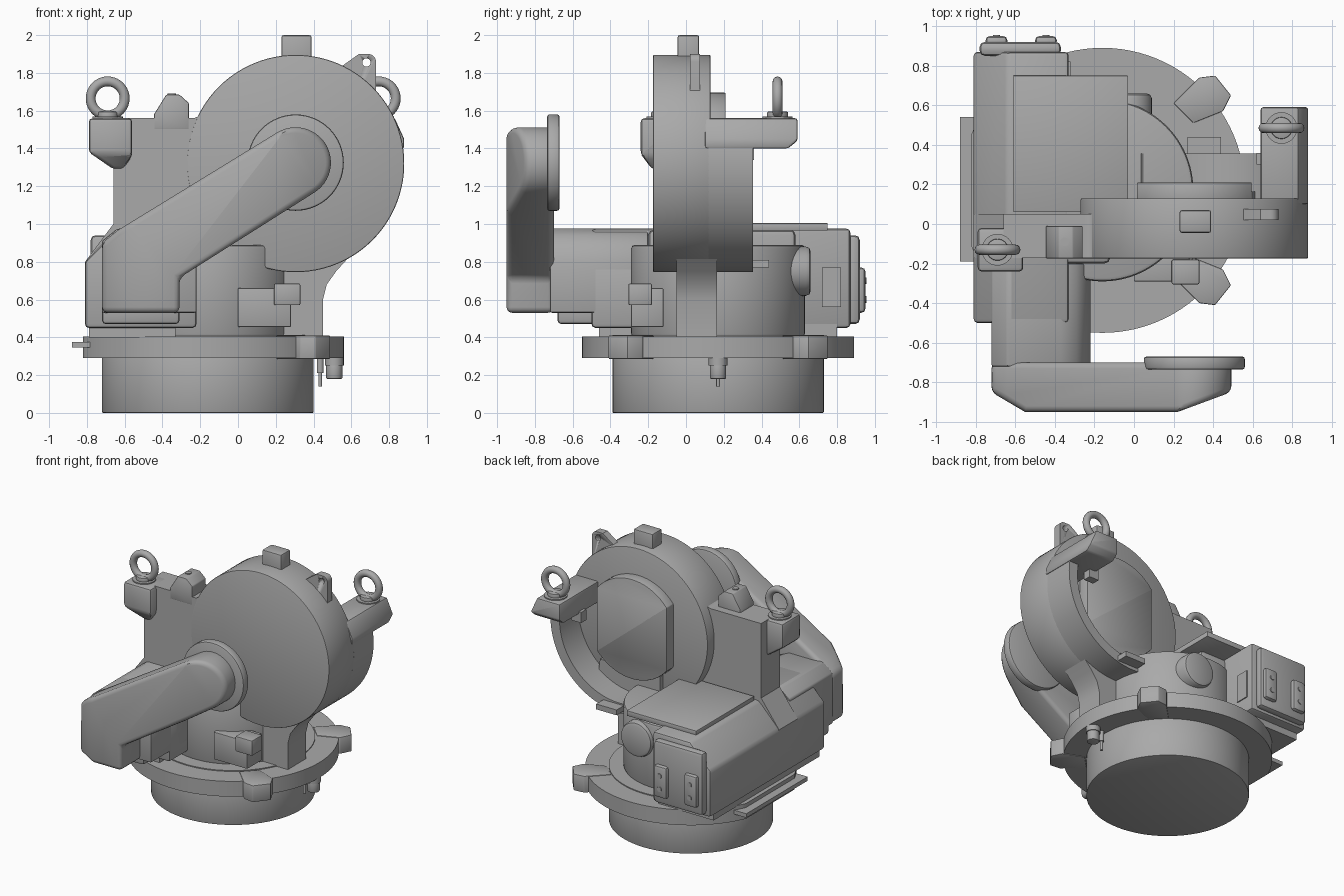
import bpy, bmesh, math
from mathutils import Vector

cube = bpy.data.objects.get("Cube")
if cube:
    bpy.data.objects.remove(cube, do_unlink=True)

grey = bpy.data.materials.new("machine grey")
grey.use_nodes = True
tone = (0.4, 0.4, 0.4, 1)
grey.diffuse_color = tone
next(n for n in grey.node_tree.nodes if n.type == 'BSDF_PRINCIPLED').inputs["Base Color"].default_value = tone


def finish(name, bm):
    bmesh.ops.recalc_face_normals(bm, faces=bm.faces[:])
    me = bpy.data.meshes.new(name)
    bm.to_mesh(me)
    bm.free()
    me.materials.append(grey)
    for p in me.polygons:
        p.use_smooth = True
    me.set_sharp_from_angle(angle=math.radians(32))
    ob = bpy.data.objects.new(name, me)
    bpy.context.collection.objects.link(ob)
    return ob


def prism(name, pts, axis, a, b, bevel=0, cuts=(), segs=2):
    """Extrude a 2D outline along an axis; trim by planes, then round sharp edges."""
    place = {'x': lambda p, t: (t, p[0], p[1]),
             'y': lambda p, t: (p[0], t, p[1]),
             'z': lambda p, t: (p[0], p[1], t)}[axis]
    bm = bmesh.new()
    base = bm.faces.new([bm.verts.new(place(p, a)) for p in pts])
    top = bmesh.ops.extrude_face_region(bm, geom=[base])['geom']
    bmesh.ops.translate(bm, vec=place((0, 0), b - a),
                        verts=[g for g in top if isinstance(g, bmesh.types.BMVert)])
    bmesh.ops.recalc_face_normals(bm, faces=bm.faces[:])
    for co, no in cuts:
        bmesh.ops.bisect_plane(bm, geom=bm.verts[:] + bm.edges[:] + bm.faces[:],
                               plane_co=co, plane_no=no, clear_outer=True)
        bmesh.ops.holes_fill(bm, edges=[e for e in bm.edges if e.is_boundary])
        bmesh.ops.recalc_face_normals(bm, faces=bm.faces[:])
    if bevel:
        sharp = [e for e in bm.edges if len(e.link_faces) == 2 and e.calc_face_angle() > 0.6]
        bmesh.ops.bevel(bm, geom=sharp, offset=bevel, segments=segs, affect='EDGES', profile=0.5)
    return finish(name, bm)


def box(name, x0, x1, y0, y1, z0, z1, bevel=0, cuts=()):
    return prism(name, [(x0, y0), (x1, y0), (x1, y1), (x0, y1)], 'z', z0, z1, bevel, cuts)


def arc(cx, cy, r, start=0, end=360, n=64):
    full = abs(end - start) == 360
    steps = n if full else n + 1
    angles = [math.radians(start + (end - start) * i / n) for i in range(steps)]
    return [(cx + r * math.cos(t), cy + r * math.sin(t)) for t in angles]


def eye_bolt(name, x, y, z):
    bm = bmesh.new()
    rings = []
    for i in range(40):
        t = math.tau * i / 40
        out = Vector((math.cos(t), 0, math.sin(t)))
        rings.append([bm.verts.new(Vector((x, y, z + 0.105)) + out * (0.09 + 0.026 * math.cos(s))
                                   + Vector((0, 0.026 * math.sin(s), 0)))
                      for s in (math.tau * j / 12 for j in range(12))])
    for i in range(40):
        p, q = rings[i], rings[(i + 1) % 40]
        for j in range(12):
            k = (j + 1) % 12
            bm.faces.new((p[j], p[k], q[k], q[j]))
    finish(name + "_ring", bm)
    prism(name + "_collar", arc(x, y, 0.055, n=32), 'z', z - 0.01, z + 0.035, 0.006)
    prism(name + "_washer", arc(x, y, 0.08, n=32), 'z', z - 0.01, z + 0.008)


CX, CY = -0.16, 0.17      # turning axis of the base
DX, DZ = 0.305, 1.32      # centre of the big drum

# Base, flange and column
prism("base_drum", arc(CX, CY, 0.56, n=96), 'z', 0, 0.30, 0.006)
prism("base_flange", arc(CX, CY, 0.72, n=96), 'z', 0.29, 0.405,
      cuts=[((-0.82, 0, 0), (-1, 0, 0))])
prism("flange_step", arc(CX, CY, 0.56, n=96), 'z', 0.40, 0.412)
for side, s in (("back", 1), ("front", -1)):
    tab = [(0.36, 0.44), (0.49, 0.57), (0.57, 0.58), (0.65, 0.48), (0.61, 0.40), (0.46, 0.34)]
    prism(side + "_flange_tab", [(CX + u, CY + s * v) for u, v in tab], 'z', 0.285, 0.41, 0.006)
box("side_strip", -0.88, -0.75, -0.19, 0.54, 0.345, 0.375)
prism("column", arc(CX, CY, 0.46, n=96), 'z', 0.40, 0.89, 0.02)
box("column_top", -0.6, -0.12, -0.2, 0.58, 0.6, 0.97, 0.03)
prism("round_cap", arc(-0.04, 0.75, 0.13, n=48), 'y', 0.2, 0.66, 0.025)
prism("drum_strut", [(0.1, 0.4), (0.45, 0.4), (0.45, 0.6), (0.47, 0.68), (0.52, 0.75),
                     (0.62, 0.86), (0.6, 1.0), (0.1, 1.0)], 'y', -0.05, 0.165)

# Gear body beside the column
prism("gear_body", [(-0.81, 0.45), (-0.81, 0.80), (-0.64, 0.975), (-0.33, 0.975),
                    (-0.33, 0.45)], 'y', -0.5, 0.87, 0.02)
box("body_foot", -0.79, -0.33, -0.46, 0.80, 0.40, 0.47)
box("body_shoulder", -0.6, -0.22, -0.5, 0.1, 0.45, 0.78, 0.02)
box("cover_plate", -0.61, -0.03, 0.06, 0.75, 0.965, 1.005, 0.004)
box("side_socket", -0.34, -0.322, 0.72, 0.82, 0.56, 0.77)
box("rear_panel", -0.78, -0.37, 0.85, 0.92, 0.47, 0.94, 0.025)
for side, x in (("right", -0.695), ("left", -0.445)):
    box(side + "_connector", x - 0.055, x + 0.055, 0.9, 0.95, 0.53, 0.77, 0.022)
    for z in (0.6, 0.7):
        prism(side + "_connector_screw", arc(x, z, 0.018, n=16), 'y', 0.94, 0.956)

# Elbow carrying the front arm
prism("elbow", [(-0.72, 0.53), (-0.22, 0.53), (-0.22, 0.80), (-0.245, 0.88), (-0.29, 0.94),
                (-0.37, 0.975), (-0.64, 0.975), (-0.72, 0.91)], 'y', -0.72, -0.2, 0.01)
box("elbow_foot", -0.72, -0.31, -0.68, -0.3, 0.47, 0.6, 0.02)
prism("front_arm", [(-0.72, 0.53), (-0.31, 0.53), (-0.31, 0.715)]
      + arc(0.305, 1.325, 0.187, -58, 122, 24) + [(-0.64, 0.965), (-0.72, 0.90)],
      'y', -0.95, -0.70, 0.03,
      cuts=[((0.49, -0.85, 0), (0.10, -0.27, 0)), ((-0.72, -0.85, 0), (-0.10, -0.17, 0))], segs=3)
prism("arm_hub", arc(DX, 1.325, 0.255), 'y', -0.735, -0.67, 0.012)

# Big drum with its partial rear shell
prism("drum", arc(DX, DZ, 0.575, n=96), 'y', -0.175, 0.13, 0.008)
prism("drum_rear_shell", arc(DX, DZ, 0.575, 22, -122, 60) + arc(DX, DZ, 0.5, -122, 22, 60),
      'y', 0.12, 0.355)
prism("drum_rear_cover", arc(DX, DZ, 0.375), 'y', 0.1, 0.21, 0.006,
      cuts=[((DX + 0.29, 0, 0), (1, 0, 0)), ((DX - 0.29, 0, 0), (-1, 0, 0))])
box("shell_stop", 0.27, 0.44, 0.3, 0.44, 0.77, 0.81)
box("top_lug", 0.23, 0.39, -0.045, 0.07, 1.8, 2.0, 0.012)
lug = prism("lifting_lug", [(0.5, 1.8), (0.64, 1.9)] + arc(0.69, 1.86, 0.04, 90, 0, 8)
            + [(0.73, 1.66), (0.6, 1.6)], 'y', 0.02, 0.075)
cutter = prism("lug_hole", arc(0.68, 1.855, 0.022, n=24), 'y', -0.1, 0.2)
cutter.hide_render = True
mod = lug.modifiers.new("hole", 'BOOLEAN')
mod.object = cutter
bpy.context.view_layer.objects.active = lug
bpy.ops.object.modifier_apply(modifier=mod.name)
bpy.data.objects.remove(cutter, do_unlink=True)

# Lifting bracket at the rear of the drum
box("rear_bracket", 0.64, 0.88, 0.1, 0.59, 1.40, 1.56, 0.012,
    cuts=[((0.88, 0, 1.45), (0.11, 0, 0.05)), ((0, 0.59, 1.44), (0, 0.04, -0.05))])
box("bracket_key", 0.62, 0.7, 0.3, 0.36, 1.34, 1.42)
eye_bolt("rear_eye_bolt", 0.745, 0.485, 1.56)

# Upright wall joining body and drum
prism("upright_wall", [(-0.81, 0.6), (-0.81, 0.80), (-0.66, 1.0), (-0.66, 1.56), (-0.25, 1.56)]
      + arc(-0.245, 1.62, 0.06, 270, 325, 6) + [(0.1, 1.5), (0.1, 0.9), (-0.3, 0.6)],
      'y', -0.172, 0.05)
prism("eye_block", [(-0.79, 1.56), (-0.79, 1.38), (-0.66, 1.29), (-0.61, 1.29), (-0.56, 1.36),
                    (-0.56, 1.56)], 'y', -0.24, -0.02, 0.02,
      cuts=[((0, -0.24, 1.37), (0, -0.08, -0.06))])
eye_bolt("front_eye_bolt", -0.69, -0.13, 1.56)
prism("wall_lug", [(-0.445, 1.5), (-0.445, 1.58), (-0.38, 1.685), (-0.31, 1.685), (-0.26, 1.64),
                   (-0.26, 1.5)], 'y', -0.174, -0.01, 0.006)
prism("wall_lug_screw", arc(-0.35, -0.09, 0.022, n=20), 'z', 1.67, 1.692)

# Front terminal box and hanging sensor
box("terminal_box", 0.0, 0.28, -0.29, -0.12, 0.455, 0.66, 0.004)
box("terminal_plug", 0.19, 0.33, -0.305, -0.18, 0.57, 0.685, 0.008)
prism("sensor_neck", arc(0.51, 0.17, 0.05, n=24), 'z', 0.25, 0.36)
prism("sensor_body", arc(0.51, 0.17, 0.043, n=24), 'z', 0.18, 0.27, 0.006)
prism("sensor_pin", arc(0.435, 0.17, 0.01, n=12), 'z', 0.14, 0.3)
prism("sensor_pin_sleeve", arc(0.435, 0.17, 0.018, n=12), 'z', 0.21, 0.3)
